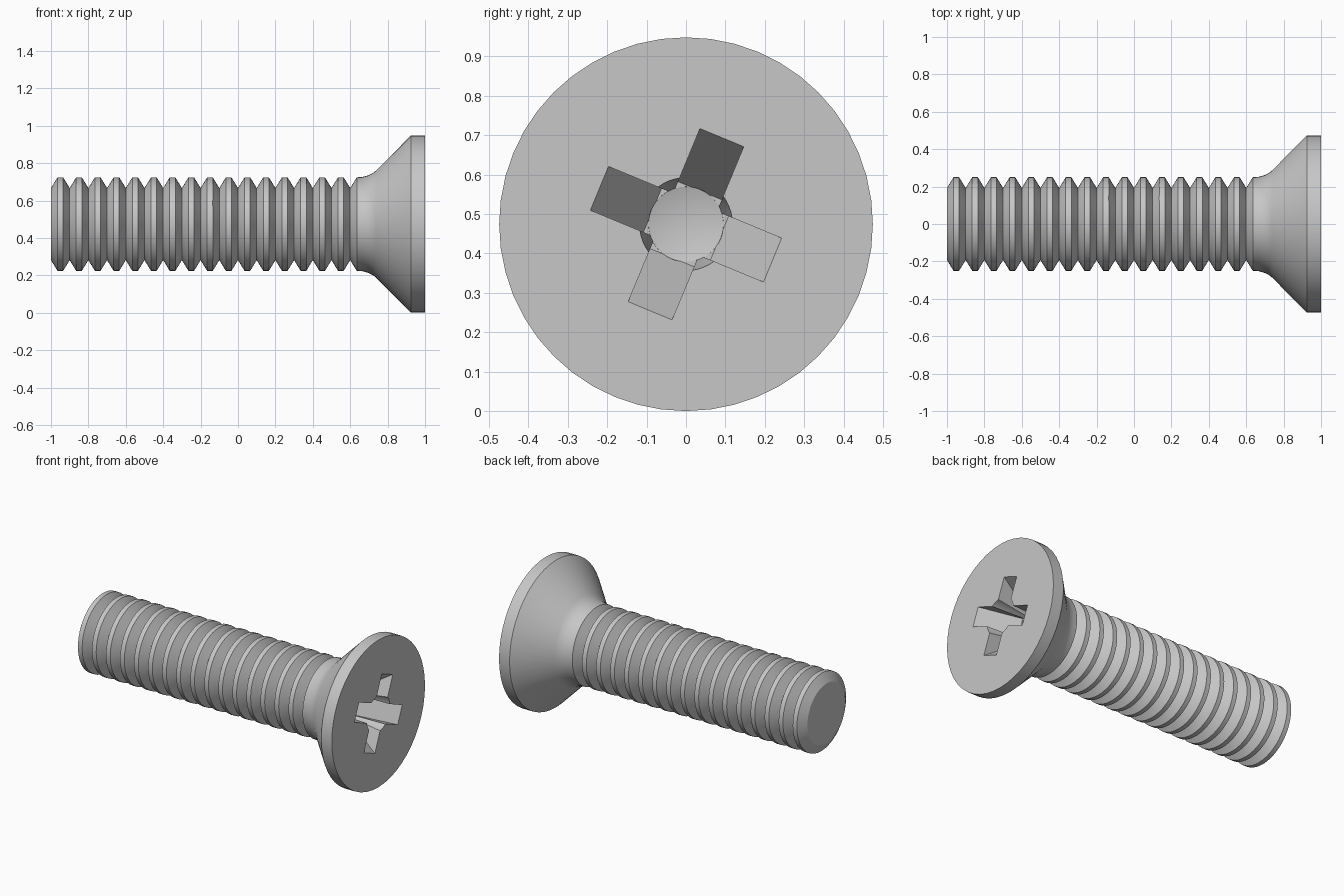
import bpy, bmesh
from math import radians, tau
from mathutils import Matrix, Vector

old = bpy.data.objects.get("Cube")
if old:
    bpy.data.objects.remove(old, do_unlink=True)

RADIUS = 0.474          # head radius, also the height of the axis
AXIS = Matrix.Translation((0, 0, RADIUS))
SIDES = 48

steel = bpy.data.materials.new("steel_grey")
steel.use_nodes = True
GREY = (0.57, 0.57, 0.57, 1)
steel.diffuse_color = GREY
steel.node_tree.nodes["Principled BSDF"].inputs["Base Color"].default_value = GREY


def make_object(name, bm):
    bmesh.ops.recalc_face_normals(bm, faces=bm.faces)
    bm.transform(AXIS)
    mesh = bpy.data.meshes.new(name)
    bm.to_mesh(mesh)
    bm.free()
    mesh.materials.append(steel)
    obj = bpy.data.objects.new(name, mesh)
    bpy.context.collection.objects.link(obj)
    return obj


def revolve(name, profile):
    """Turn (x, radius) points around the x axis."""
    bm = bmesh.new()
    verts = [bm.verts.new((x, 0, r)) for x, r in profile]
    edges = [bm.edges.new(pair) for pair in zip(verts, verts[1:])]
    bmesh.ops.spin(bm, geom=verts + edges, cent=(0, 0, 0), axis=(1, 0, 0),
                   angle=tau, steps=SIDES)
    bmesh.ops.remove_doubles(bm, verts=bm.verts, dist=1e-5)
    return make_object(name, bm)


def slot(name, angle):
    """Tapered bar with sloping ends, one stroke of the cross recess."""
    outline = [(1.02, -0.251), (1.02, 0.251), (0.78, 0.092), (0.78, -0.092)]
    bm = bmesh.new()
    face = bm.faces.new([bm.verts.new((x, -0.06, u)) for x, u in outline])
    side = bmesh.ops.extrude_face_region(bm, geom=[face])["geom"]
    bmesh.ops.translate(bm, vec=Vector((0, 0.12, 0)),
                        verts=[v for v in side if isinstance(v, bmesh.types.BMVert)])
    bm.transform(Matrix.Rotation(radians(angle), 4, 'X'))
    return make_object(name, bm)


# Threaded shank: evenly spaced ridges with flat crests
profile = [(-1, 0), (-1, 0.193)]
for i in range(16):
    x = -0.95 + i * 0.1
    profile += [(x - 0.015, 0.25), (x + 0.015, 0.25), (x + 0.05, 0.193)]

# Neck fillet, countersunk cone, rim and flat face
profile += [(0.635, 0.25), (0.665, 0.252), (0.695, 0.26), (0.72, 0.272),
            (0.74, 0.288), (0.925, RADIUS), (1, RADIUS), (1, 0)]
screw = revolve("countersunk_screw", profile)

# Cross recess: two tapered slots and a round centre with a conical floor
cutters = [slot("recess_slot_a", -22.5), slot("recess_slot_b", 67.5),
           revolve("recess_centre", [(1.02, 0), (1.02, 0.12), (0.778, 0.095), (0.75, 0)])]

bpy.ops.object.select_all(action='DESELECT')
bpy.context.view_layer.objects.active = screw
screw.select_set(True)
for cutter in cutters:
    cutter.hide_render = True
    mod = screw.modifiers.new("recess", 'BOOLEAN')
    mod.operation = 'DIFFERENCE'
    mod.solver = 'EXACT'
    mod.object = cutter
    bpy.ops.object.modifier_apply(modifier=mod.name)
    bpy.data.objects.remove(cutter, do_unlink=True)

bpy.ops.object.shade_smooth_by_angle(angle=radians(25))
